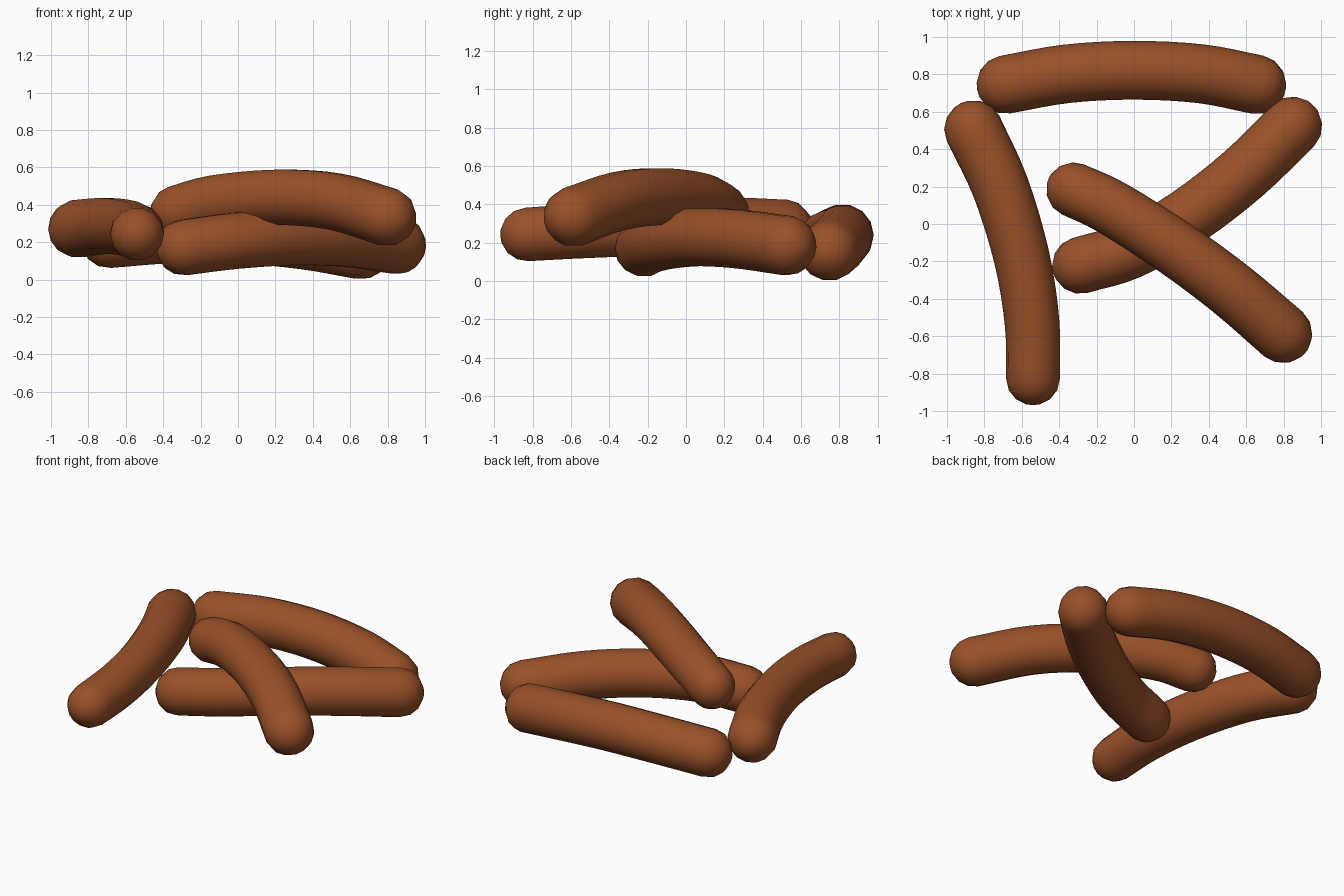
import bpy, bmesh, math
from mathutils import Vector

if "Cube" in bpy.data.objects:
    bpy.data.objects.remove(bpy.data.objects["Cube"])

SIDES = 14
brown = bpy.data.materials.new("sausage brown")
brown.diffuse_color = (0.32, 0.082, 0.022, 1)
brown.use_nodes = True
brown.node_tree.nodes["Principled BSDF"].inputs["Base Color"].default_value = brown.diffuse_color


def spline(pts, steps=4):
    """Smooth path through the given centre points."""
    p = [Vector(q) for q in pts]
    p = [2 * p[0] - p[1]] + p + [2 * p[-1] - p[-2]]
    out = []
    for i in range(1, len(p) - 2):
        a, b, c, d = p[i - 1:i + 3]
        for k in range(steps):
            t = k / steps
            out.append(0.5 * (2 * b + (c - a) * t + (2 * a - 5 * b + 4 * c - d) * t ** 2
                              + (3 * b - a - 3 * c + d) * t ** 3))
    return out + [p[-2]]


def sausage(name, pts, r0, r1):
    """Tube along a curved path, radius r0 to r1, with rounded ends."""
    path = spline(pts)
    n = len(path)
    tan = [(path[min(i + 1, n - 1)] - path[max(i - 1, 0)]).normalized() for i in range(n)]
    rings = []
    cap = [math.radians(a) for a in (75, 50, 25)]
    for a in cap:
        rings.append((path[0] - tan[0] * r0 * 0.97 * math.sin(a), tan[0], r0 * math.cos(a)))
    for i in range(n):
        rings.append((path[i], tan[i], r0 + (r1 - r0) * i / (n - 1)))
    for a in reversed(cap):
        rings.append((path[-1] + tan[-1] * r1 * 0.97 * math.sin(a), tan[-1], r1 * math.cos(a)))

    bm = bmesh.new()
    loops = []
    for c, t, r in rings:
        u = t.cross(Vector((0, 0, 1))).normalized()
        v = u.cross(t)
        loops.append([bm.verts.new(c + r * (u * math.cos(w) + v * math.sin(w)))
                      for w in (2 * math.pi * k / SIDES for k in range(SIDES))])
    for a, b in zip(loops, loops[1:]):
        for k in range(SIDES):
            j = (k + 1) % SIDES
            bm.faces.new((a[k], a[j], b[j], b[k]))
    # rounded tips
    for loop, c, t, r in ((loops[0], path[0], -tan[0], r0), (loops[-1], path[-1], tan[-1], r1)):
        tip = bm.verts.new(c + t * r * 0.97)
        for k in range(SIDES):
            bm.faces.new((loop[k], loop[(k + 1) % SIDES], tip))
    bmesh.ops.recalc_face_normals(bm, faces=bm.faces)
    for f in bm.faces:
        f.smooth = True
    me = bpy.data.meshes.new(name)
    bm.to_mesh(me)
    bm.free()
    me.materials.append(brown)
    bpy.context.collection.objects.link(bpy.data.objects.new(name, me))


# back sausage, bowed away from the pile
sausage("back_sausage", [(-0.69, 0.745, 0.215), (-0.36, 0.803, 0.24), (0, 0.822, 0.24),
                         (0.36, 0.803, 0.208), (0.66, 0.745, 0.157)], 0.156, 0.158)
# left sausage, running front to back
sausage("left_sausage", [(-0.86, 0.51, 0.272), (-0.715, 0.2, 0.287), (-0.6, -0.18, 0.278),
                         (-0.545, -0.53, 0.262), (-0.54, -0.83, 0.243)], 0.156, 0.143)
# lower crossing sausage
sausage("lower_sausage", [(-0.29, -0.222, 0.172), (-0.02, -0.14, 0.207), (0.29, 0.04, 0.228),
                          (0.585, 0.268, 0.22), (0.852, 0.527, 0.185)], 0.152, 0.157)
# upper crossing sausage, arched over the lower one
sausage("upper_sausage", [(-0.327, 0.185, 0.358), (-0.12, 0.088, 0.412), (0.215, -0.125, 0.44),
                          (0.52, -0.35, 0.417), (0.8, -0.59, 0.335)], 0.146, 0.157)
